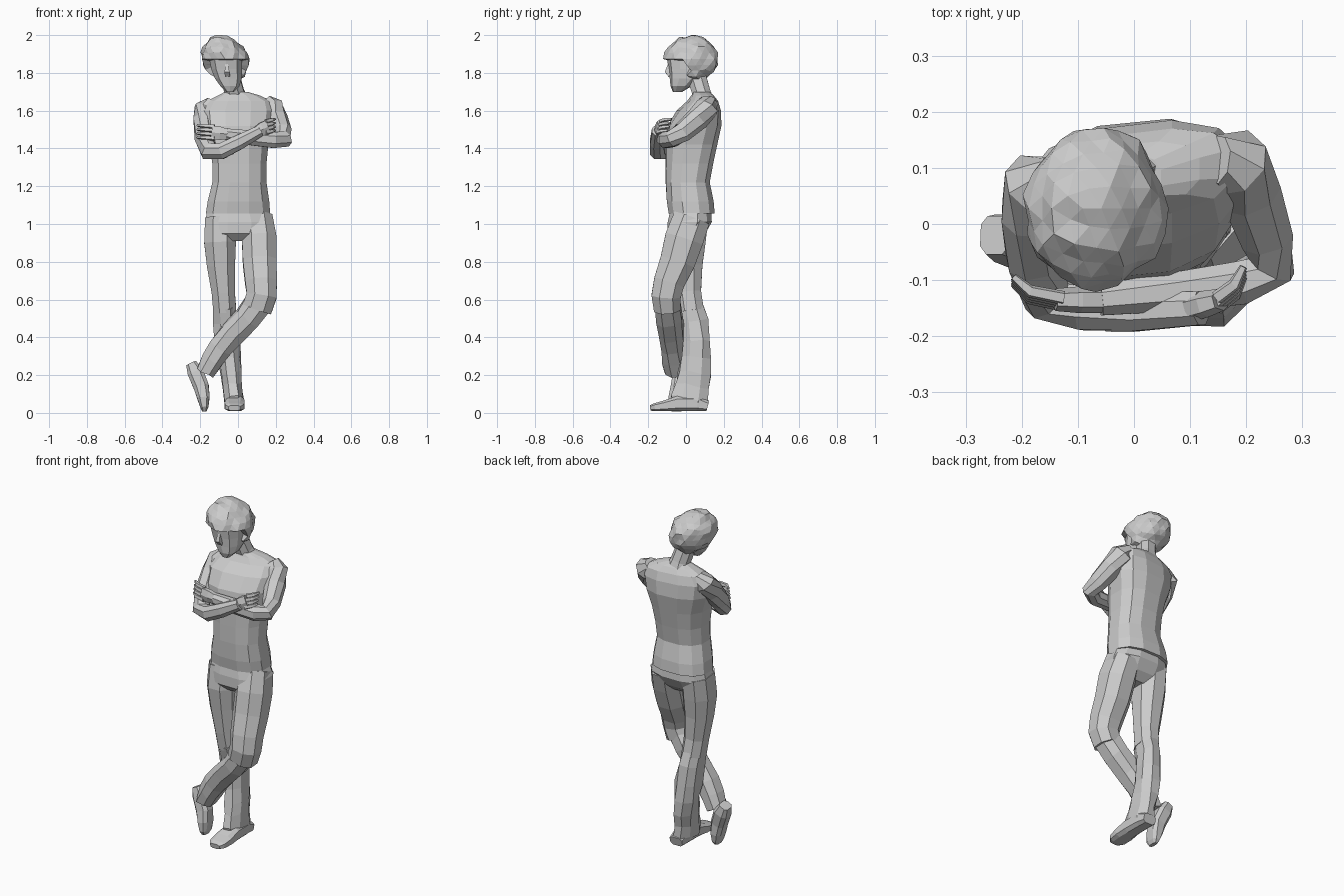
import bpy, bmesh, math, random
from mathutils import Vector

random.seed(4)


def ring_point(a, p):
    c, s = math.cos(a), math.sin(a)
    return (math.copysign(abs(c) ** p, c), math.copysign(abs(s) ** p, s))


def skin(name, rings):
    """Join rings of points into a closed flat-shaded mesh."""
    bm = bmesh.new()
    rows = [[bm.verts.new(co) for co in r] for r in rings]
    n = len(rows[0])
    for lo, hi in zip(rows, rows[1:]):
        for i in range(n):
            j = (i + 1) % n
            bm.faces.new((lo[i], lo[j], hi[j], hi[i]))
    bm.faces.new(rows[0][::-1])
    bm.faces.new(rows[-1])
    bmesh.ops.recalc_face_normals(bm, faces=bm.faces)
    return finish(name, bm)


def finish(name, bm):
    me = bpy.data.meshes.new(name)
    bm.to_mesh(me)
    bm.free()
    ob = bpy.data.objects.new(name, me)
    bpy.context.collection.objects.link(ob)
    return ob


def stack(name, levels, n=12, p=0.8):
    """Horizontal rings: (z, xmin, xmax, ymin, ymax, yaw)."""
    rings = []
    for z, x0, x1, y0, y1, yaw in levels:
        row = []
        for i in range(n):
            u, v = ring_point(2 * math.pi * (i + .5) / n, p)
            dx, dy = u * (x1 - x0) / 2, v * (y1 - y0) / 2
            row.append(((x0 + x1) / 2 + dx, (y0 + y1) / 2 + dy + yaw * dx, z))
        rings.append(row)
    return skin(name, rings)


def limb(name, path, ref, n=8, p=0.9, rough=0.0):
    """Rings across a path of (x, y, z, radius along ref, other radius)."""
    pts = [Vector(q[:3]) for q in path]
    rings = []
    for k, q in enumerate(path):
        t = (pts[min(k + 1, len(pts) - 1)] - pts[max(k - 1, 0)]).normalized()
        u = Vector(ref)
        u = (u - t * u.dot(t)).normalized()
        v = t.cross(u)
        row = []
        for i in range(n):
            a, b = ring_point(2 * math.pi * (i + .5) / n, p)
            f = 1 + random.uniform(-rough, rough)
            row.append(pts[k] + (u * a * q[3] + v * b * q[4]) * f
                       + t * random.uniform(-rough, rough) * .06)
        rings.append(row)
    return skin(name, rings)


X, Y, Z = (1, 0, 0), (0, 1, 0), (0, 0, 1)

# Shirt body, slightly turned, with a flared hem
stack("shirt_body", [
    (1.055, -.175, .175, -.095, .155, 0), (1.12, -.165, .17, -.105, .15, 0),
    (1.22, -.14, .155, -.11, .128, .02), (1.32, -.14, .155, -.11, .145, .05),
    (1.42, -.155, .165, -.11, .165, .08), (1.52, -.19, .19, -.095, .185, .1),
    (1.60, -.20, .20, -.045, .18, .12), (1.65, -.17, .185, .01, .165, .12),
    (1.68, -.11, .12, .03, .145, .1), (1.70, -.07, .05, .04, .125, 0)])

# Trouser seat
stack("trouser_seat", [
    (.91, -.12, .13, -.06, .06, 0), (.95, -.178, .19, -.10, .105, 0),
    (1.01, -.18, .195, -.10, .14, 0), (1.08, -.165, .165, -.085, .135, 0)])

# Standing leg
limb("standing_leg", [
    (-.095, .02, 1.03, .085, .105), (-.095, .005, .90, .09, .105),
    (-.09, .005, .78, .08, .088), (-.078, .01, .64, .066, .075),
    (-.07, .025, .54, .065, .075)], X)
limb("standing_shin", [
    (-.07, .02, .57, .064, .073), (-.065, .045, .48, .066, .078),
    (-.055, .055, .38, .068, .08), (-.045, .05, .29, .062, .082),
    (-.035, .045, .21, .058, .09), (-.03, .035, .14, .05, .09),
    (-.02, .02, .07, .053, .10), (-.02, .02, .04, .05, .095)], X, rough=.1)

# Crossed leg: thigh forward, shin sweeping across
limb("crossed_thigh", [
    (.10, .03, 1.03, .088, .105), (.112, -.01, .92, .098, .11),
    (.115, -.045, .80, .096, .10), (.122, -.09, .69, .09, .088),
    (.125, -.105, .62, .086, .083), (.10, -.10, .55, .085, .075)], X)
limb("crossed_shin", [
    (.13, -.105, .61, .07, .075), (.05, -.09, .50, .075, .072),
    (-.03, -.08, .42, .072, .07), (-.09, -.07, .345, .07, .068),
    (-.135, -.06, .28, .068, .06), (-.17, -.05, .215, .066, .055)],
    Y, rough=.09)

# Shoes
limb("standing_shoe", [
    (-.015, .115, .035, .042, .028), (-.015, .06, .05, .048, .043),
    (-.015, -.04, .05, .05, .043), (-.018, -.11, .038, .056, .03),
    (-.02, -.165, .03, .05, .022), (-.02, -.19, .026, .032, .015)], X, p=.6)
limb("crossed_shoe", [
    (-.248, -.02, .262, .036, .03), (-.225, -.025, .215, .045, .045),
    (-.195, -.038, .14, .044, .043), (-.183, -.045, .08, .05, .035),
    (-.178, -.05, .03, .044, .022), (-.178, -.05, .008, .028, .012)], Y, p=.65)

# Folded arms
limb("lower_folded_arm", [
    (.145, .115, 1.655, .035, .045), (.18, .11, 1.615, .065, .062),
    (.205, .06, 1.555, .062, .058), (.235, -.02, 1.485, .055, .05),
    (.245, -.075, 1.45, .046, .045), (.19, -.105, 1.445, .046, .042),
    (.08, -.12, 1.455, .042, .038), (-.06, -.135, 1.475, .033, .03)], Z)
limb("upper_folded_arm", [
    (-.135, .075, 1.645, .035, .045), (-.175, .07, 1.605, .058, .06),
    (-.185, .02, 1.545, .06, .054), (-.18, -.06, 1.46, .056, .05),
    (-.155, -.13, 1.385, .05, .046), (-.09, -.15, 1.385, .045, .042),
    (.01, -.155, 1.435, .042, .038), (.12, -.15, 1.495, .032, .032)], Z)


# Hands with fingers
def hand(name, wrist, palm, step, finger):
    w, m, s, f = map(Vector, (wrist, palm, step, finger))
    limb(name + "_palm", [(*w, .03, .024), (*((w + m) / 2), .04, .024),
                          (*m, .04, .02)], Z, n=6)
    for i in range(4):
        a = m + s * (i - 1.5)
        limb(f"{name}_finger_{i + 1}", [(*(a - f * .2), .013, .013),
             (*(a + f * .6), .012, .012),
             (*(a + f + Vector((0, .02, 0))), .007, .007)], Z, n=5)


hand("tucked_hand", (-.05, -.135, 1.475), (-.14, -.135, 1.485),
     (0, .004, .021), (-.075, .015, .006))
hand("resting_hand", (.10, -.15, 1.49), (.155, -.135, 1.515),
     (0, .006, .02), (.04, .03, .01))

# Neck and face
limb("neck", [(-.01, .10, 1.64, .075, .055), (-.02, .08, 1.70, .055, .052),
              (-.045, .05, 1.80, .052, .055)], X)
stack("face", [
    (1.70, -.065, -.02, -.07, -.02, 0), (1.73, -.095, .01, -.082, .03, 0),
    (1.77, -.125, .022, -.086, .08, 0), (1.82, -.145, .025, -.092, .11, 0),
    (1.87, -.155, .025, -.10, .12, 0), (1.93, -.14, .01, -.07, .12, 0)], n=10)
limb("nose", [(-.06, -.088, 1.845, .01, .01), (-.058, -.1, 1.805, .018, .016),
              (-.056, -.085, 1.785, .018, .012)], X, n=4)

# Tousled hair: rough ball pressed in over the face
bm = bmesh.new()
bmesh.ops.create_icosphere(bm, subdivisions=3, radius=1)
for v in bm.verts:
    d = v.co.copy()
    r = random.uniform(.93, 1.06)
    if d.y < -.2 and d.z < -.12:
        r = .5
    co = Vector((d.x * .125, d.y * .143, d.z * .125)) * r
    co.x -= .18 * co.z
    v.co = co + Vector((-.068, .028, 1.873))
    v.co.z = min(v.co.z, 2.0)
bmesh.ops.dissolve_limit(bm, angle_limit=.12, verts=bm.verts, edges=bm.edges)
finish("hair", bm)
